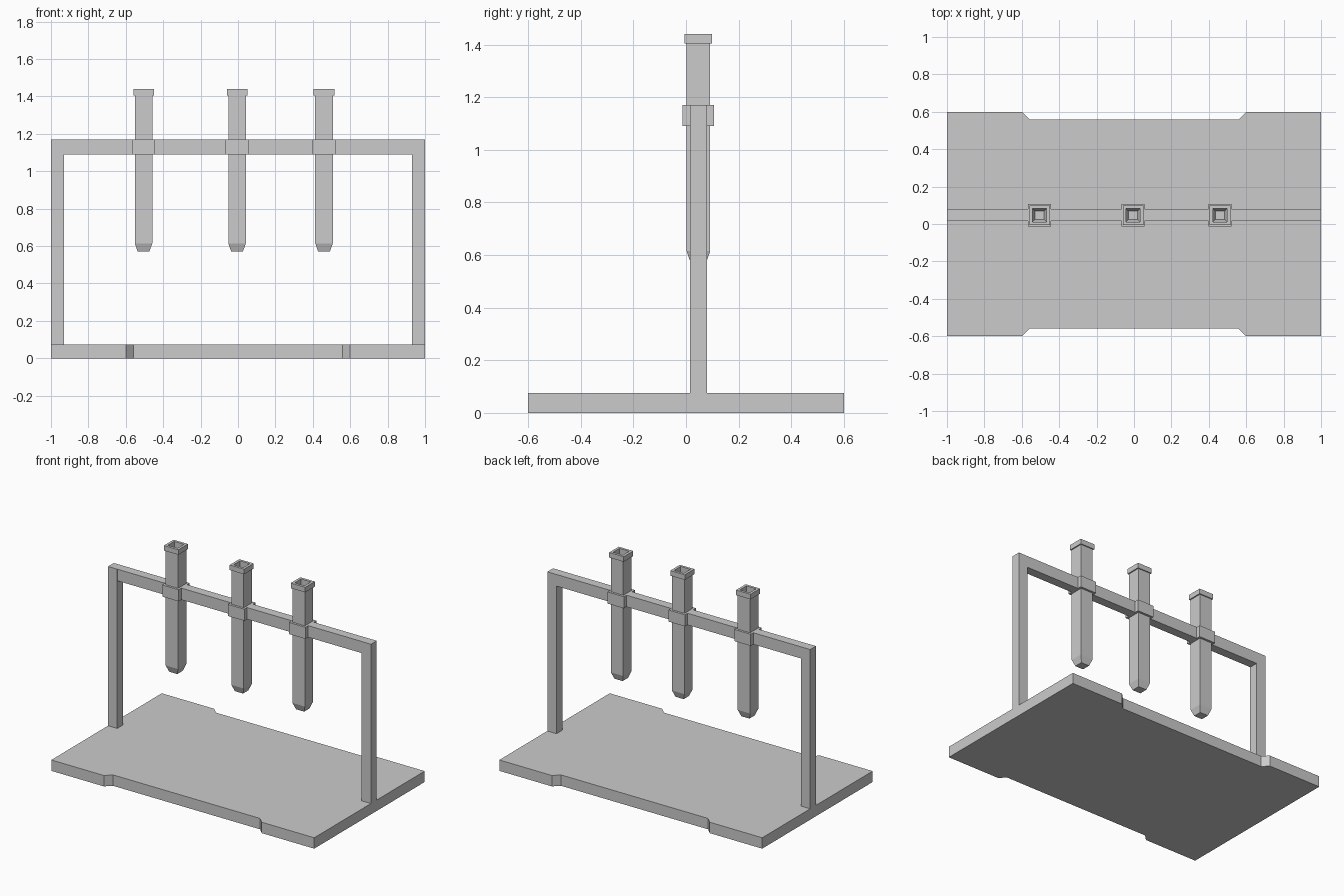
import bpy, bmesh

if "Cube" in bpy.data.objects:
    bpy.data.objects.remove(bpy.data.objects["Cube"])

TUBE_X = (-0.505, -0.005, 0.46)
Y = 0.047            # depth position of the rack frame
BAR_Z = (1.09, 1.17)


def finish(name, bm):
    bmesh.ops.recalc_face_normals(bm, faces=bm.faces)
    me = bpy.data.meshes.new(name)
    bm.to_mesh(me)
    bm.free()
    ob = bpy.data.objects.new(name, me)
    bpy.context.collection.objects.link(ob)
    return ob


def prism(name, outline, axis, lo, hi):
    """Extrude a flat outline along y or z."""
    bm = bmesh.new()
    place = (lambda a, b, c: (a, b, c)) if axis == 'z' else (lambda a, b, c: (a, c, b))
    face = bm.faces.new([bm.verts.new(place(a, b, lo)) for a, b in outline])
    new = bmesh.ops.extrude_face_region(bm, geom=[face])['geom']
    shift = place(0, 0, hi - lo)
    bmesh.ops.translate(bm, vec=shift, verts=[v for v in new if isinstance(v, bmesh.types.BMVert)])
    return finish(name, bm)


def square_loft(name, x, profile, closed=False):
    """Skin square rings given as (half x, half y, z)."""
    bm = bmesh.new()
    rings = [[bm.verts.new((x + sx * hx, Y + sy * hy, z))
              for sx, sy in ((-1, -1), (1, -1), (1, 1), (-1, 1))] for hx, hy, z in profile]
    pairs = list(zip(rings, rings[1:]))
    if closed:
        pairs.append((rings[-1], rings[0]))
    else:
        bm.faces.new(rings[0])
        bm.faces.new(rings[-1])
    for a, b in pairs:
        for i in range(4):
            j = (i + 1) % 4
            bm.faces.new((a[i], a[j], b[j], b[i]))
    return finish(name, bm)


# Base plate with a shallow chamfered recess along front and back
front = [(-1, -0.6), (-0.6, -0.6), (-0.56, -0.56), (0.56, -0.56), (0.6, -0.6), (1, -0.6)]
prism("base_plate", front + [(x, -y) for x, y in reversed(front)], 'z', 0, 0.075)

# Upright posts
for side, name in ((-1, "left_post"), (1, "right_post")):
    prism(name, [(side, 0.075), (side * 0.93, 0.075), (side * 0.93, BAR_Z[0]),
                 (side * 0.93, BAR_Z[1]), (side, BAR_Z[1])], 'y', 0.016, 0.079)

# Top rail, running from collar to collar
stops = [-0.93] + [x + s * 0.05 for x in TUBE_X for s in (-1, 1)] + [0.93]
for i, (a, b) in enumerate(zip(stops[::2], stops[1::2])):
    prism(f"top_rail_{i + 1}", [(a, BAR_Z[0]), (b, BAR_Z[0]), (b, BAR_Z[1]), (a, BAR_Z[1])],
          'y', 0.017, 0.079)

# Square hollow tubes with a lip, each held in a collar
for i, x in enumerate(TUBE_X):
    square_loft(f"tube_{i + 1}", x, [
        (0.031, 0.029, 0.57), (0.047, 0.045, 0.615), (0.047, 0.045, 1.405),
        (0.055, 0.052, 1.405), (0.055, 0.052, 1.44), (0.037, 0.035, 1.44),
        (0.037, 0.035, 0.62), (0.024, 0.022, 0.585)])
    square_loft(f"collar_{i + 1}", x, [
        (0.062, 0.06, BAR_Z[0]), (0.062, 0.06, BAR_Z[1]),
        (0.046, 0.044, BAR_Z[1]), (0.046, 0.044, BAR_Z[0])], closed=True)
